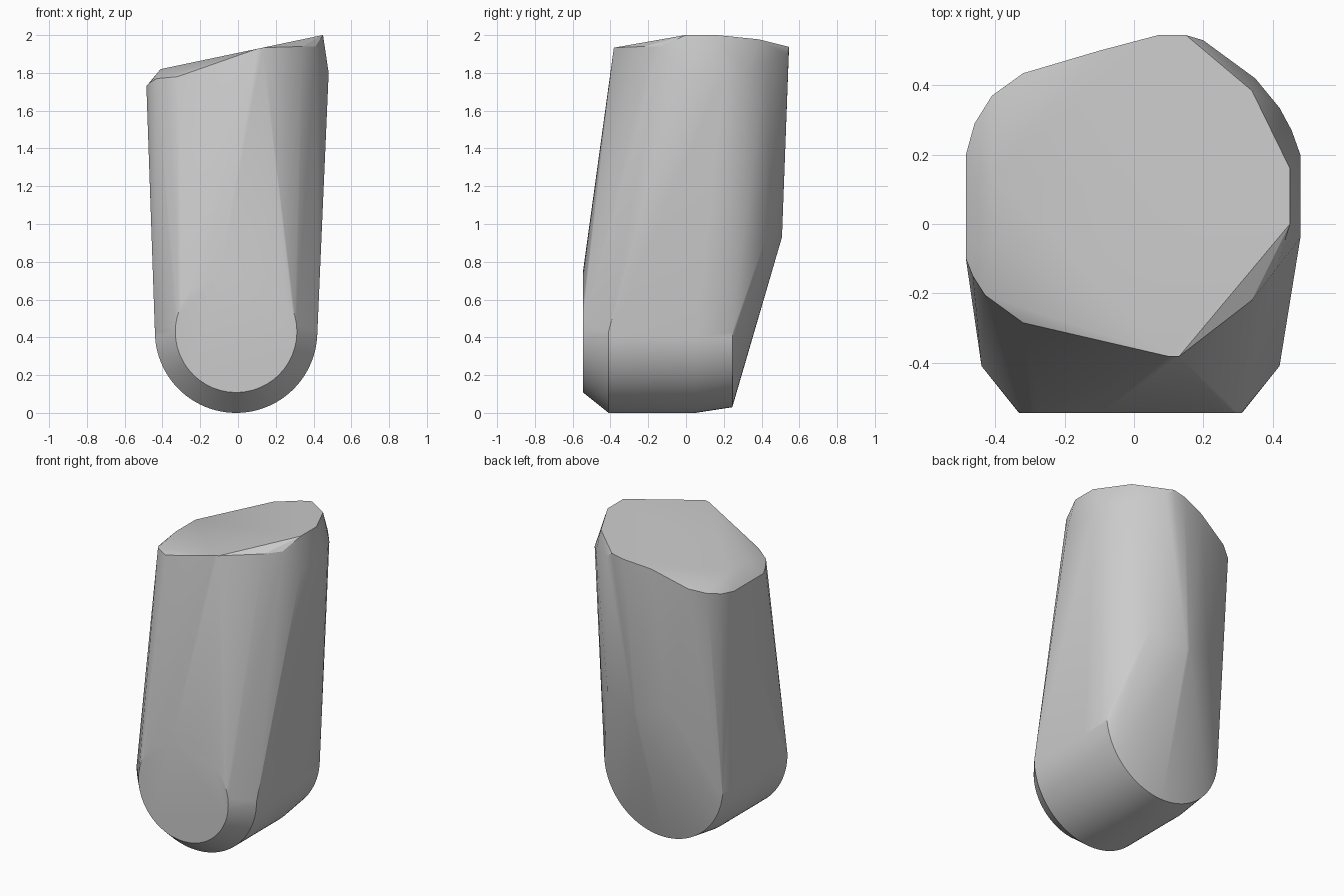
import bpy
import bmesh
import math

cube = bpy.data.objects.get("Cube")
if cube:
    bpy.data.objects.remove(cube, do_unlink=True)

grey = bpy.data.materials.new("plain grey")
grey.use_nodes = True
grey.diffuse_color = (0.6, 0.6, 0.6, 1)
grey.node_tree.nodes["Principled BSDF"].inputs["Base Color"].default_value = (0.6, 0.6, 0.6, 1)


def ring(y, radius, start=0, sweep=360, steps=48, cx=-0.01, cz=0.43):
    """Arc of points in an upright plane."""
    angles = [math.radians(start + sweep * i / steps) for i in range(steps + 1)]
    return [(cx + radius * math.cos(a), y, cz + radius * math.sin(a)) for a in angles]


def top_z(x):
    """Height of the slanted top."""
    return 1.82 + 0.21 * (x + 0.41)


# Rounded foot: flat front disc, bevel and lower back edge
points = ring(-0.545, 0.322)
points += ring(-0.41, 0.43, 180, 180)
points += ring(0.05, 0.43, 180, 180)
points += ring(0.245, 0.425, 180, 180, cz=0.455)

# Slanted flat top
top = [(-0.41, -0.05), (-0.41, 0.15), (-0.10, 0.50), (0.07, 0.545), (0.15, 0.545),
       (0.34, 0.385), (0.45, 0.16), (0.45, 0), (0.10, -0.382), (0.13, -0.382)]
points += [(x, y, top_z(x)) for x, y in top]

# Rounded shoulder just beneath the top
points += [(-0.485, -0.10, 1.73), (-0.485, 0.20, 1.73), (-0.465, -0.15, 1.75),
           (-0.43, -0.205, 1.77), (-0.32, -0.285, 1.78),
           (-0.46, 0.29, 1.74), (-0.41, 0.37, 1.76), (-0.32, 0.435, 1.79),
           (0.48, -0.04, 1.80), (0.48, 0.20, 1.80), (0.455, 0.27, 1.82),
           (0.42, 0.335, 1.83), (0.35, 0.42, 1.85), (0.20, 0.53, 1.90),
           (0.34, -0.22, 1.94), (0.41, -0.13, 1.94)]

# Bend in the back
points += [(0, 0.508, 0.93), (0.02, 0.508, 0.93), (-0.18, 0.46, 1.0), (0.25, 0.45, 1.0)]

bm = bmesh.new()
for p in points:
    bm.verts.new(p)
hull = bmesh.ops.convex_hull(bm, input=bm.verts)
loose = {v for v in hull["geom_interior"] + hull["geom_unused"]
         if isinstance(v, bmesh.types.BMVert)}
bmesh.ops.delete(bm, geom=list(loose), context='VERTS')
bmesh.ops.dissolve_limit(bm, angle_limit=math.radians(0.5), verts=bm.verts, edges=bm.edges)
bmesh.ops.recalc_face_normals(bm, faces=bm.faces)

mesh = bpy.data.meshes.new("body")
bm.to_mesh(mesh)
bm.free()
mesh.materials.append(grey)
body = bpy.data.objects.new("body", mesh)
bpy.context.collection.objects.link(body)
bpy.ops.object.select_all(action='DESELECT')
body.select_set(True)
bpy.context.view_layer.objects.active = body
bpy.ops.object.shade_smooth_by_angle(angle=math.radians(25))
